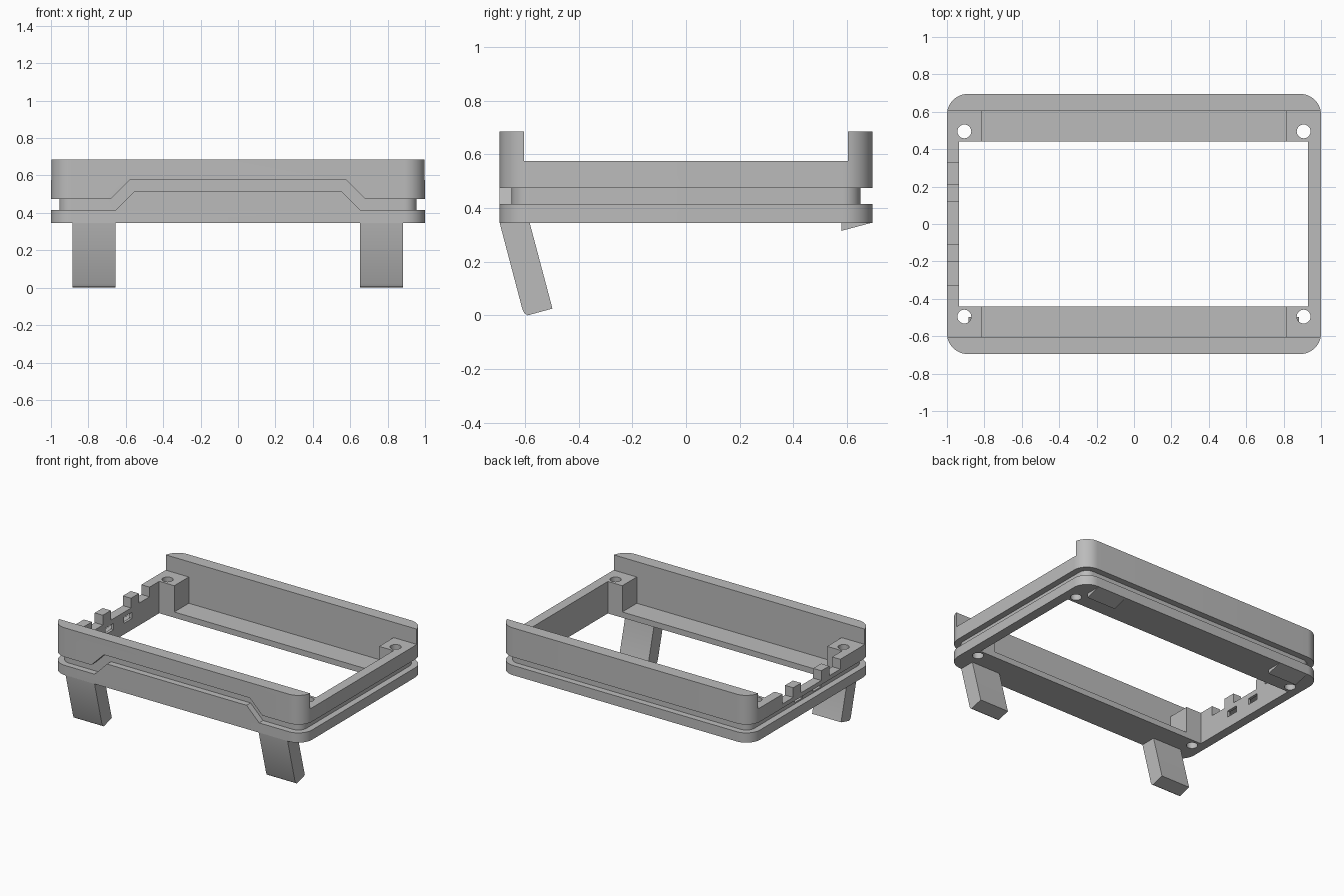
import bpy, bmesh, math
from mathutils import Vector

if "Cube" in bpy.data.objects:
    bpy.data.objects.remove(bpy.data.objects["Cube"])

grey = bpy.data.materials.new("plain grey")
grey.use_nodes = True
grey.diffuse_color = (0.5, 0.5, 0.5, 1)
grey.node_tree.nodes["Principled BSDF"].inputs["Base Color"].default_value = (0.5, 0.5, 0.5, 1)


def prism(name, outline, axis, start, end):
    """Extrude a 2D outline along x, y or z."""
    place = {"x": lambda p: (start, p[0], p[1]),
             "y": lambda p: (p[0], start, p[1]),
             "z": lambda p: (p[0], p[1], start)}[axis]
    bm = bmesh.new()
    face = bm.faces.new([bm.verts.new(place(p)) for p in outline])
    grown = bmesh.ops.extrude_face_region(bm, geom=[face])["geom"]
    shift = Vector([end - start if a == axis else 0 for a in "xyz"])
    bmesh.ops.translate(bm, vec=shift, verts=[g for g in grown if isinstance(g, bmesh.types.BMVert)])
    bmesh.ops.recalc_face_normals(bm, faces=bm.faces)
    mesh = bpy.data.meshes.new(name)
    bm.to_mesh(mesh)
    bm.free()
    obj = bpy.data.objects.new(name, mesh)
    bpy.context.collection.objects.link(obj)
    mesh.materials.append(grey)
    return obj


def box(x0, x1, y0, y1, z0, z1):
    return prism("cutter", [(x0, y0), (x1, y0), (x1, y1), (x0, y1)], "z", z0, z1)


def arc(cx, cy, r, first, last, steps):
    turns = [math.radians(first + (last - first) * i / steps) for i in range(steps + 1)]
    return [(cx + r * math.cos(t), cy + r * math.sin(t)) for t in turns]


def rounded_rect(hx, hy, r):
    points = []
    for i, (sx, sy) in enumerate([(1, 1), (-1, 1), (-1, -1), (1, -1)]):
        points += arc(sx * (hx - r), sy * (hy - r), r, 90 * i, 90 * i + 90, 12)
    return points


def combine(target, tool, operation="DIFFERENCE"):
    mod = target.modifiers.new("bool", "BOOLEAN")
    mod.operation, mod.solver, mod.object = operation, "EXACT", tool
    bpy.context.view_layer.objects.active = target
    bpy.ops.object.modifier_apply(modifier=mod.name)
    bpy.data.objects.remove(tool)


def smooth(obj):
    bpy.ops.object.select_all(action="DESELECT")
    obj.select_set(True)
    bpy.context.view_layer.objects.active = obj
    bpy.ops.object.shade_smooth_by_angle(angle=math.radians(30))


BASE, RIM, SIDE, FLOOR = 0.345, 0.685, 0.575, 0.386
LOW, HIGH, STEP = 0.415, 0.475, 0.1

# Outer shell, split by the groove (which steps up along the front)
frame = prism("frame", rounded_rect(1, 0.695, 0.11), "z", BASE, RIM)
lower = [(-1.2, LOW), (-0.655, LOW), (-0.555, LOW + STEP)]
upper = [(-1.2, HIGH), (-0.68, HIGH), (-0.58, HIGH + STEP)]
band = lower + [(-x, z) for x, z in reversed(lower)]
band += [(-x, z) for x, z in upper] + list(reversed(upper))
combine(frame, prism("cutter", band, "y", -0.9, 0.02))
combine(frame, box(-1.2, 1.2, 0, 0.9, LOW, HIGH))

# Core behind the groove
core = prism("core", rounded_rect(0.955, 0.65, 0.065), "z", 0.36, 0.6)
combine(frame, core, "UNION")

# Lowered sides, inner well and central opening
combine(frame, box(-1.2, 1.2, -0.605, 0.605, SIDE, 0.9))
combine(frame, box(-0.815, 0.815, -0.605, 0.605, FLOOR, 0.9))
combine(frame, box(-0.935, 0.93, -0.44, 0.44, 0.2, 0.9))

# Screw holes through the corner posts
for sx in (-1, 1):
    for sy in (-1, 1):
        combine(frame, prism("cutter", arc(sx * 0.907, sy * 0.495, 0.037, 0, 345, 23), "z", 0.2, 0.9))

# Port notches and small windows in the right wall
for y0, y1 in ((0.21, 0.33), (-0.11, 0.12), (-0.325, -0.2)):
    combine(frame, box(-1.1, -0.9, y0, y1, 0.505, 0.9))
for y0, y1 in ((0.04, 0.13), (-0.17, -0.08)):
    combine(frame, box(-0.975, -0.9, y0, y1, 0.425, 0.47))
smooth(frame)

# Slanted front legs and wedge-shaped rear feet
leg_profile = [(-0.695, 0.35), (-0.695, BASE), (-0.61, 0.022), (-0.603, 0.008),
               (-0.59, 0), (-0.498, 0.025), (-0.583, BASE), (-0.583, 0.35)]
foot_profile = [(0.58, 0.35), (0.58, 0.315), (0.692, BASE), (0.692, 0.35)]
for side, x in (("right", -0.77), ("left", 0.766)):
    leg = prism("front_leg_" + side, leg_profile, "x", x - 0.115, x + 0.115)
    smooth(leg)
    prism("rear_foot_" + side, foot_profile, "x", x - 0.115, x + 0.115)
